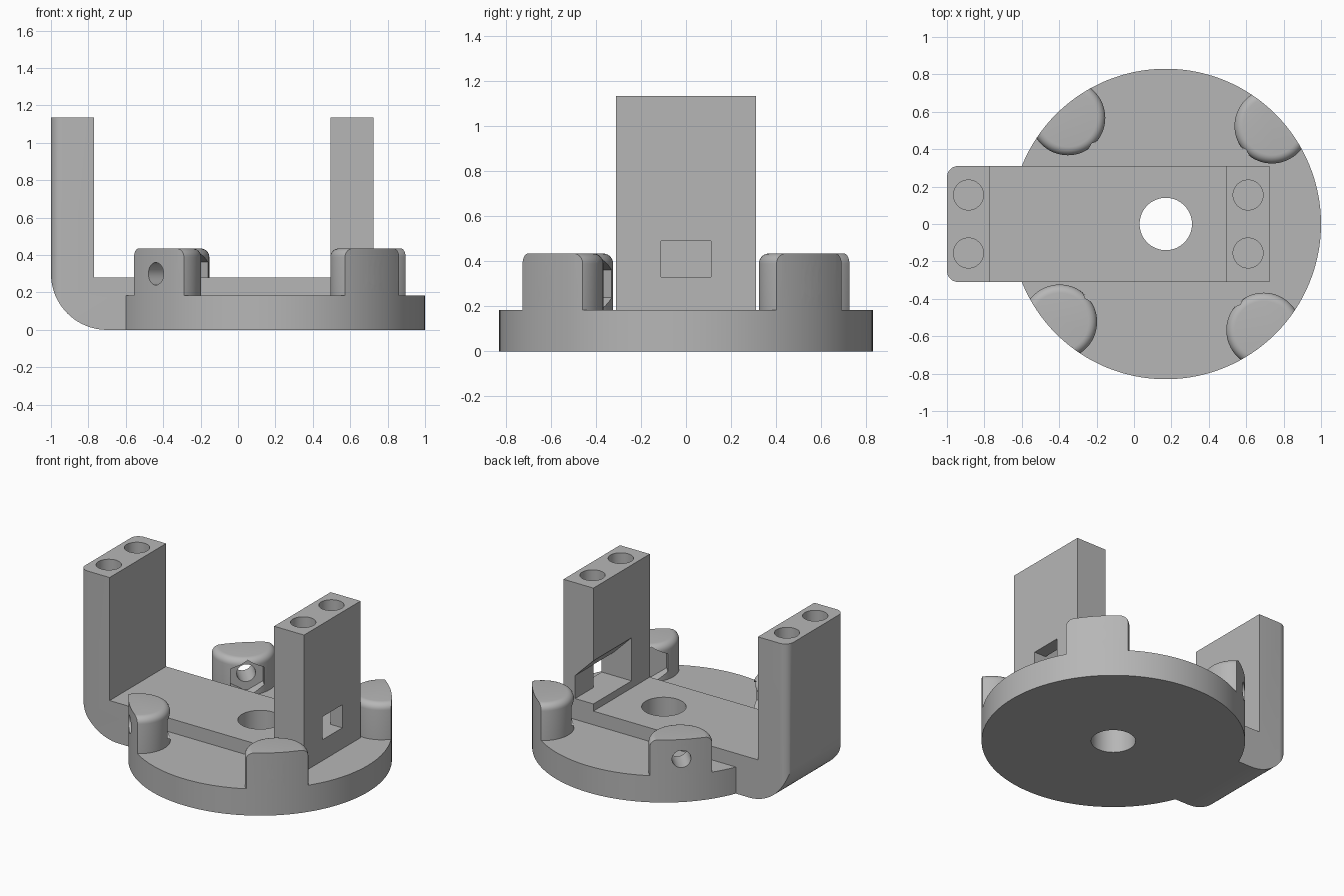
import bpy, bmesh
from math import sin, cos, pi, radians
from mathutils import Matrix, Vector

if "Cube" in bpy.data.objects:
    bpy.data.objects.remove(bpy.data.objects["Cube"])

grey = bpy.data.materials.new("plain_grey")
grey.use_nodes = True
grey.diffuse_color = (0.47, 0.47, 0.47, 1)
grey.node_tree.nodes["Principled BSDF"].inputs["Base Color"].default_value = (0.47, 0.47, 0.47, 1)

DISC_X, DISC_R, DISC_H = 0.17, 0.83, 0.185
HALF_W, ARM_H, TOP = 0.31, 0.28, 1.135
LUG_R, LUG_DIST, LUG_TOP, BOLT_Z = 0.2, 0.772, 0.435, 0.3


def finish(name, bm):
    bmesh.ops.recalc_face_normals(bm, faces=bm.faces[:])
    mesh = bpy.data.meshes.new(name)
    bm.to_mesh(mesh)
    bm.free()
    mesh.materials.append(grey)
    obj = bpy.data.objects.new(name, mesh)
    bpy.context.collection.objects.link(obj)
    return obj


def prism(name, points, lo, hi, axis="Z"):
    """Extrude a closed outline along Z (points are x, y) or Y (points are x, z)."""
    place = (lambda a, b: (a, b, lo)) if axis == "Z" else (lambda a, b: (a, lo, b))
    push = Vector((0, 0, hi - lo)) if axis == "Z" else Vector((0, hi - lo, 0))
    bm = bmesh.new()
    face = bm.faces.new([bm.verts.new(place(a, b)) for a, b in points])
    grown = bmesh.ops.extrude_face_region(bm, geom=[face])["geom"]
    bmesh.ops.translate(bm, vec=push, verts=[g for g in grown if isinstance(g, bmesh.types.BMVert)])
    return finish(name, bm)


def arc(cx, cy, r, start, end, steps):
    angles = [radians(start + (end - start) * i / steps) for i in range(steps + 1)]
    return [(cx + r * cos(a), cy + r * sin(a)) for a in angles]


def cylinder(name, x, y, r, lo, hi, sides=48):
    return prism(name, arc(x, y, r, 0, 360, sides)[:-1], lo, hi)


def box(name, x0, x1, y0, y1, z0, z1):
    return prism(name, [(x0, y0), (x1, y0), (x1, y1), (x0, y1)], z0, z1)


def radial_rod(name, angle, r, near, far, sides):
    """Horizontal rod pointing outward from the disc centre."""
    bm = bmesh.new()
    bmesh.ops.create_cone(bm, cap_ends=True, segments=sides, radius1=r, radius2=r, depth=far - near)
    turn = Matrix.Rotation(angle, 4, "Z") @ Matrix.Translation(((near + far) / 2, 0, 0))
    upright = Matrix.Rotation(pi / 2, 4, "Y")
    # put the first corner on the horizontal line
    spin = Matrix.Rotation(pi / 2, 4, "Z")
    bm.transform(Matrix.Translation((DISC_X, 0, BOLT_Z)) @ turn @ upright @ spin)
    return finish(name, bm)


def activate(obj):
    bpy.ops.object.select_all(action="DESELECT")
    obj.select_set(True)
    bpy.context.view_layer.objects.active = obj


def carve(obj, cutter, operation="DIFFERENCE"):
    activate(obj)
    mod = obj.modifiers.new("carve", "BOOLEAN")
    mod.operation = operation
    mod.solver = "EXACT"
    mod.object = cutter
    bpy.ops.object.modifier_apply(modifier=mod.name)
    bpy.data.objects.remove(cutter)


def smooth(obj):
    activate(obj)
    bpy.ops.object.shade_smooth_by_angle(angle=radians(30))


def bore():
    return cylinder("bore_cutter", DISC_X, 0, 0.14, -0.1, 0.5, 64)


# Round base with its central bore
base = cylinder("base_disc", DISC_X, 0, DISC_R, 0, DISC_H, 128)
carve(base, bore())
smooth(base)

# U-shaped bracket with a rounded outer heel
outline = arc(-0.7, 0.3, 0.3, 180, 270, 20) + [
    (0.725, 0), (0.725, TOP), (0.495, TOP), (0.495, ARM_H),
    (-0.77, ARM_H), (-0.77, TOP), (-1, TOP)]
bracket = prism("upright_bracket", outline, -HALF_W, HALF_W, "Y")
fillet = 0.06
plan = (arc(-1 + fillet, HALF_W - fillet, fillet, 90, 180, 8)
        + arc(-1 + fillet, fillet - HALF_W, fillet, 180, 270, 8)
        + [(0.9, -HALF_W), (0.9, HALF_W)])
carve(bracket, prism("corner_rounder", plan, -0.2, 1.4), "INTERSECT")
carve(bracket, bore())

# Screw holes in the post tops
for x in (-0.885, 0.61):
    for y in (-0.155, 0.155):
        carve(bracket, cylinder("screw_cutter", x, y, 0.08, 0.75, 1.3))

# Side slot with a sloping roof, and the small window through to the outside
slot = [(0.45, 0.33), (0.635, 0.33), (0.635, 0.49), (0.45, 0.675)]
carve(bracket, prism("slot_cutter", slot, -0.11, 0.5, "Y"))
carve(bracket, box("window_cutter", 0.6, 0.8, -0.11, 0.11, 0.33, 0.49))
smooth(bracket)

# Four clamp lugs, flush with the rim, each with a bolt hole and hex nut pocket
for i, name in enumerate(("back_left", "back_right", "front_right", "front_left")):
    angle = radians(42.7 + 90 * i)
    lug = cylinder(name + "_lug", DISC_X + LUG_DIST * cos(angle), LUG_DIST * sin(angle),
                   LUG_R, DISC_H, LUG_TOP, 64)
    bm = bmesh.new()
    bm.from_mesh(lug.data)
    rim = [e for e in bm.edges if all(v.co.z > LUG_TOP - 0.001 for v in e.verts)]
    bmesh.ops.bevel(bm, geom=rim, offset=0.045, segments=6, profile=0.5, affect="EDGES")
    bm.to_mesh(lug.data)
    bm.free()
    carve(lug, cylinder("rim_trimmer", DISC_X, 0, DISC_R, 0, 1, 128), "INTERSECT")
    carve(lug, radial_rod("bolt_cutter", angle, 0.06, 0.3, 1.1, 32))
    carve(lug, radial_rod("nut_cutter", angle, 0.123, 0.4, 0.66, 6))
    smooth(lug)
